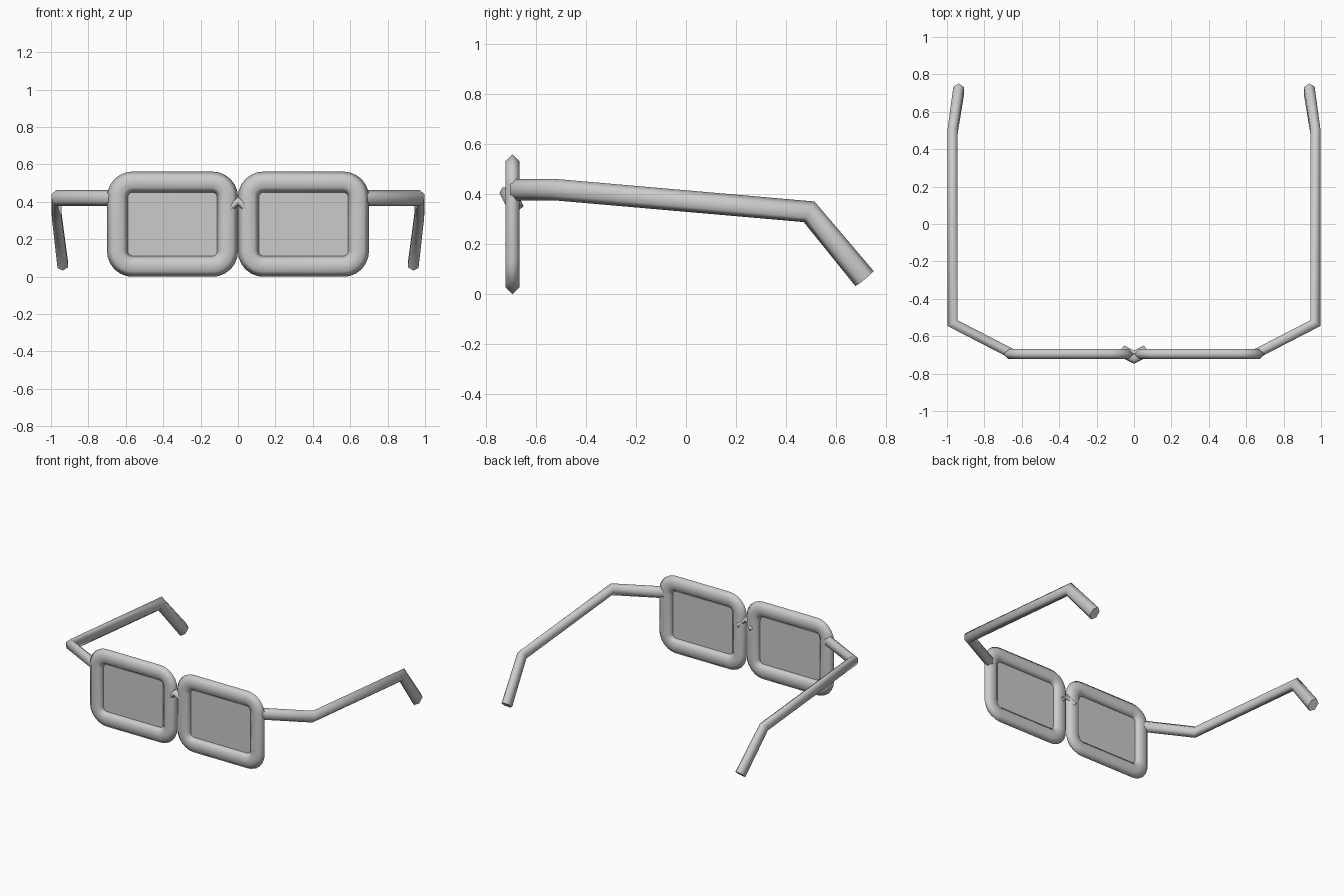
import bpy, bmesh, math
from mathutils import Vector

if "Cube" in bpy.data.objects:
    bpy.data.objects.remove(bpy.data.objects["Cube"])

grey = bpy.data.materials.new("light_grey")
grey.diffuse_color = (0.6, 0.6, 0.6, 1)
grey.use_nodes = True
grey.node_tree.nodes["Principled BSDF"].inputs["Base Color"].default_value = grey.diffuse_color


def finish(name, bm):
    bmesh.ops.recalc_face_normals(bm, faces=bm.faces)
    mesh = bpy.data.meshes.new(name)
    bm.to_mesh(mesh)
    bm.free()
    mesh.materials.append(grey)
    ob = bpy.data.objects.new(name, mesh)
    bpy.context.collection.objects.link(ob)
    return ob


def hex_tube(name, path, point_axis, half_point, half_flat, closed=False, end_scale=1.0):
    """Sweep a hexagon along a path with mitred bends; its points lie along point_axis."""
    pts = [Vector(p) for p in path]
    n = len(pts)
    dirs = [(pts[(i + 1) % n] - pts[i]).normalized() for i in range(n)]
    d0 = dirs[0]
    a = Vector(point_axis)
    a = (a - d0 * a.dot(d0)).normalized()
    b = d0.cross(a)
    k = half_flat / math.sin(math.pi / 3)
    ring = [pts[0] + a * half_point * math.cos(t) + b * k * math.sin(t)
            for t in (i * math.pi / 3 for i in range(6))]
    rings = [ring]
    for i in range(1, n):
        d = dirs[i - 1]
        last = i == n - 1 and not closed
        plane = d if last else (d + dirs[i]).normalized()
        ring = [p + d * ((pts[i] - p).dot(plane) / d.dot(plane)) for p in ring]
        if last:
            ring = [pts[i] + (p - pts[i]) * end_scale for p in ring]
        rings.append(ring)
    bm = bmesh.new()
    vs = [[bm.verts.new(p) for p in r] for r in rings]
    for i in range(n if closed else n - 1):
        r, q = vs[i], vs[(i + 1) % n]
        for j in range(6):
            f = bm.faces.new((r[j], r[(j + 1) % 6], q[(j + 1) % 6], q[j]))
            f.smooth = True
    if not closed:
        for r in (vs[0], vs[-1]):
            cap = bm.faces.new(r)
            for e in cap.edges:
                e.smooth = False
    return finish(name, bm)


def rounded_rect(cx, cz, hx, hz, r, y, steps=6):
    """Closed path starting in the middle of the bottom side."""
    pts = [(cx, y, cz - hz)]
    for q, (sx, sz) in enumerate(((1, -1), (1, 1), (-1, 1), (-1, -1))):
        for i in range(steps + 1):
            t = math.radians(-90 + 90 * q + 90 * i / steps)
            pts.append((cx + sx * (hx - r) + r * math.cos(t), y,
                        cz + sz * (hz - r) + r * math.sin(t)))
    return pts


FRAME_Y = -0.695
for s, side in ((-1, "left"), (1, "right")):
    # rim: flattened hexagonal tube around a rounded rectangle
    hex_tube(side + "_rim", rounded_rect(s * 0.35, 0.28, 0.293, 0.224, 0.08, FRAME_Y),
             (0, 0, 1), 0.057, 0.028, closed=True)

    # lens: thin plate held inside the rim
    bm = bmesh.new()
    bmesh.ops.create_cube(bm, size=1)
    for v in bm.verts:
        v.co = (s * 0.35 + v.co.x * 0.53, FRAME_Y + v.co.y * 0.006, 0.28 + v.co.z * 0.39)
    finish(side + "_lens", bm)

    # temple arm: hinge, long bar, ear hook
    hex_tube(side + "_temple",
             [(s * 0.66, -0.69, 0.419), (s * 0.97, -0.53, 0.419),
              (s * 0.97, 0.493, 0.33), (s * 0.937, 0.715, 0.0625)],
             (0, 0, 1), 0.043, 0.026, end_scale=1.1)

# nose bridge: small bent tube between the rims
hex_tube("nose_bridge", [(-0.06, -0.682, 0.345), (0, -0.712, 0.405), (0.06, -0.682, 0.345)],
         (0, 1, 0), 0.033, 0.016)
